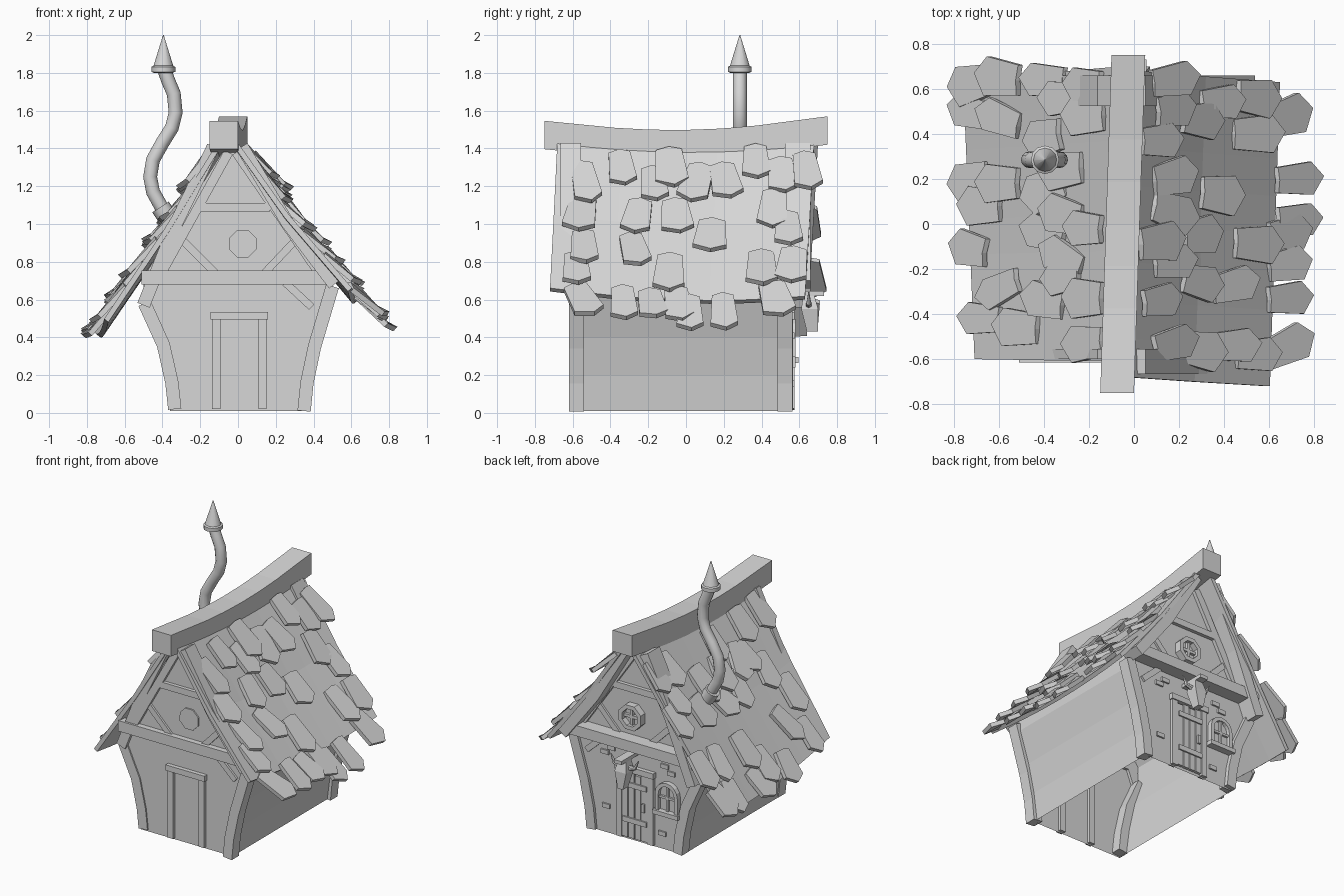
import bpy
import bmesh
import math
import random
from mathutils import Vector, Matrix

random.seed(4)
if "Cube" in bpy.data.objects:
    bpy.data.objects.remove(bpy.data.objects["Cube"])

grey = bpy.data.materials.new("plain_grey")
grey.use_nodes = True
grey.diffuse_color = (0.68, 0.68, 0.68, 1)
grey.node_tree.nodes["Principled BSDF"].inputs["Base Color"].default_value = grey.diffuse_color


def loft(name, rings, closed=False, open_floor=False):
    """Skin a run of equal rings and cap the ends."""
    bm = bmesh.new()
    rows = [[bm.verts.new(p) for p in ring] for ring in rings]
    n = len(rows[0])
    pairs = list(zip(rows, rows[1:])) + ([(rows[-1], rows[0])] if closed else [])
    for a, b in pairs:
        for i in range(n):
            j = (i + 1) % n
            bm.faces.new((a[i], a[j], b[j], b[i]))
    if not closed:
        bm.faces.new(rows[0])
        bm.faces.new(rows[-1])
    bmesh.ops.recalc_face_normals(bm, faces=bm.faces)
    if open_floor:
        floor = [f for f in bm.faces if f.normal.z < -0.99]
        bmesh.ops.delete(bm, geom=floor, context='FACES')
    mesh = bpy.data.meshes.new(name)
    bm.to_mesh(mesh)
    bm.free()
    mesh.materials.append(grey)
    obj = bpy.data.objects.new(name, mesh)
    bpy.context.collection.objects.link(obj)
    return obj


def tangents(pts, closed=False):
    n = len(pts)
    for i in range(n):
        a = pts[i - 1] if closed or i else pts[0]
        b = pts[(i + 1) % n] if closed or i < n - 1 else pts[-1]
        yield (Vector(b) - Vector(a)).normalized()


def timber(name, pts, width, y0, y1, closed=False):
    """Board following an x-z path, from depth y0 to y1."""
    rings = []
    for (x, z), t in zip(pts, tangents(pts, closed)):
        a, b = -t.y * width / 2, t.x * width / 2
        rings.append([(x + a, y0, z + b), (x - a, y0, z - b),
                      (x - a, y1, z - b), (x + a, y1, z + b)])
    return loft(name, rings, closed)


def box(name, x0, x1, z0, z1, y0, y1):
    mid = (x0 + x1) / 2
    return timber(name, [(mid, z0), (mid, z1)], x1 - x0, y0, y1)


def panel(name, outline, y0, y1, **kw):
    return loft(name, [[(x, y, z) for x, z in outline] for y in (y0, y1)], **kw)


def tube(name, pts, radii, y, sides=12):
    rings = []
    for (x, z), r, t in zip(pts, radii, tangents(pts)):
        ring = []
        for k in range(sides):
            a = k * math.tau / sides
            c = r * math.cos(a)
            ring.append((x - t.y * c, y + r * math.sin(a), z + t.x * c))
        rings.append(ring)
    obj = loft(name, rings)
    bpy.ops.object.select_all(action='DESELECT')
    obj.select_set(True)
    bpy.context.view_layer.objects.active = obj
    bpy.ops.object.shade_smooth_by_angle(angle=math.radians(35))
    return obj


def arc(cx, cz, r, count, start=0.0, sweep=math.tau):
    return [(cx + r * math.cos(start + sweep * k / count),
             cz + r * math.sin(start + sweep * k / count)) for k in range(count)]


# Hollow body with flared sides and gables
FRONT, BACK = -.575, .545
panel("house_walls", [(-.36, .01), (-.385, .2), (-.43, .4), (-.5, .6), (-.5, .72), (-.07, 1.4),
                      (-.01, 1.4), (.5, .72), (.5, .62), (.43, .4), (.385, .2), (.36, .01)],
      FRONT, BACK, open_floor=True)

# Timber frame on front and back; y of right post, left post, right eave, left eave, tie beam
for s, wall, end, (post_r, post_l, eave_r, eave_l, tie) in (
        (-1, FRONT, "front", (-.585, -.62, -.6, -.665, -.615)),
        (1, BACK, "back", (.575, .565, .66, .66, .64))):
    inner, face = wall - s * .02, wall + s * .025
    timber(end + "_post_right", [(-.335, .02), (-.35, .16), (-.395, .36), (-.495, .58)], .07,
           post_r - s * .08, post_r)
    timber(end + "_post_left", [(.35, .01), (.365, .16), (.405, .35), (.5, .67)], .07,
           post_l - s * .08, post_l)
    timber(end + "_bargeboard_right", [(-.13, 1.41), (-.33, 1.0), (-.5, .57)], .07, inner, eave_r)
    timber(end + "_bargeboard_left", [(.02, 1.41), (.26, 1.01), (.51, .68)], .07, inner, eave_l)
    timber(end + "_rafter_right", [(-.05, 1.38), (-.4, .75)], .05, inner, face)
    timber(end + "_rafter_left", [(-.01, 1.38), (.43, .74)], .05, inner, face)
    box(end + "_tie_beam", -.51, .5, .68, .755, inner, tie)
    box(end + "_collar_beam", -.22, .17, 1.065, 1.11, inner, face)
    timber(end + "_brace_right", [(-.3, .92), (-.12, .74)], .04, inner, wall + s * .015)
    timber(end + "_brace_left", [(.31, .92), (.14, .74)], .04, inner, wall + s * .015)
    timber(end + "_lower_brace", [(.25, .69), (.39, .56)], .04, inner, wall + s * .015)
    # Door surround and gable window
    for x in (-.115, .13):
        box(end + "_door_jamb", x - .022, x + .022, .02, .5, inner, wall + s * .022)
    box(end + "_door_lintel", -.145, .16, .495, .535, inner, wall + s * .03)
    panel(end + "_gable_window", arc(.025, .895, .078, 8, .39), inner, wall + s * .01)

# Back gable window frame and crossbars
timber("gable_window_frame", arc(.025, .895, .078, 8, .39), .03, BACK, BACK + .05, closed=True)
box("gable_window_bar", .015, .035, .83, .96, BACK, BACK + .03)
box("gable_window_bar", -.04, .09, .885, .905, BACK, BACK + .03)

# Back plank door
for k in range(4):
    x = -.088 + k * .05
    box("door_plank", x, x + .044, .03, .49 - .01 * (k % 2), BACK - .01, BACK + .02)
for z in (.14, .39):
    box("door_strap", -.09, .1, z, z + .035, BACK, BACK + .03)
box("door_handle", -.075, -.055, .24, .3, BACK, BACK + .035)

# Back arched window
arch = [(-.325, .29)] + arc(-.25, .41, .075, 8, math.pi, -math.pi) + [(-.175, .41), (-.175, .29)]
panel("arched_window_pane", arch, BACK - .01, BACK + .01)
timber("arched_window_frame", arch, .026, BACK - .01, BACK + .035)
box("arched_window_sill", -.35, -.15, .265, .295, BACK - .01, BACK + .05)
box("arched_window_bar", -.258, -.242, .29, .48, BACK, BACK + .025)
box("arched_window_bar", -.32, -.18, .38, .396, BACK, BACK + .025)

# Loose bricks showing on the back wall
for x, z in ((.2, .62), (.25, .58), (-.27, .56), (-.22, .6), (.24, .2), (-.2, .12)):
    box("wall_brick", x - .03, x + .03, z - .015, z + .015, BACK - .01, BACK + .012)

# Horned skull hung above the back door
box("skull_bracket", -.005, .055, .62, .645, BACK, .73)
loft("skull", [[(.025 + a * w, y + b * d, z) for a, b in ((-1, -1), (1, -1), (1, 1), (-1, 1))]
               for z, w, y, d in ((.62, .03, .65, .03), (.55, .045, .655, .045), (.43, .02, .67, .03))])
for s in (-1, 1):
    tube("skull_horn", [(.025 + s * .03, .57), (.025 + s * .08, .58), (.025 + s * .11, .64)],
         [.018, .014, .003], .65, 6)

# Roof slopes, ridge to eave: front profile, back profile
slopes = {1: ([(-.02, 1.46), (.27, 1.05), (.605, .66)], [(.02, 1.46), (.32, 1.03), (.65, .625)]),
          -1: ([(-.1, 1.46), (-.4, .97), (-.705, .515)], [(-.06, 1.46), (-.4, .95), (-.76, .43)])}
# y range of each slope at the ridge and at the eave
edges = {1: ((-.68, -.72), (.68, .63)), -1: ((-.61, -.6), (.7, .64))}


def profile(s, y):
    """Sagging slope outline at depth y."""
    u = (y + .68) / 1.36
    sag = .045 * max(0, 1 - (y / .7) ** 2)
    return [(a + (c - a) * u, b + (d - b) * u - sag) for (a, b), (c, d) in zip(*slopes[s])]


for s, side in ((1, "left"), (-1, "right")):
    (f0, f1), (b0, b1) = edges[s]
    rings = []
    for k in range(9):
        top, low = [], []
        for i in range(3):
            t, u = i / 2, k / 8
            y = (f0 + (f1 - f0) * t) * (1 - u) + (b0 + (b1 - b0) * t) * u
            x, z = profile(s, y)[i]
            top.append((x, y, z))
            low.append((x - s * .022, y, z - .018))
        rings.append(top + low[::-1])
    loft(side + "_roof_slab", rings)


def shingle(s, x, y):
    """Pointed, creased shingle lying on the slope at x, y."""
    prof = profile(s, y)
    seg = 0 if abs(x) <= abs(prof[1][0]) else 1
    (xa, za), (xb, zb) = prof[seg:seg + 2]
    z = za + (zb - za) * (x - xa) / (xb - xa)
    down = Vector((xb - xa, 0, zb - za)).normalized()
    out = Vector((-down.z * s, 0, down.x * s))
    down = (down + out * random.uniform(.1, .22)).normalized()
    out = Vector((-down.z * s, 0, down.x * s))
    turn = Matrix.Rotation(random.gauss(0, .14), 3, out)
    down, across = turn @ down, turn @ Vector((0, 1, 0))
    w, h = random.uniform(.07, .09), random.uniform(.115, .14)
    mid = Vector((x, y, z)) + out * .028
    outline = [(-.78, -1, 0), (0, -1.05, .016), (.78, -1, 0), (1, .55, 0), (.1, 1, .016), (-1, .6, 0)]
    loft("roof_shingle", [[mid + across * a * w + down * b * h + out * (c + lift)
                           for a, b, c in outline] for lift in (-.016, .012)])


left_rows = {.1: (-.34, -.08, .37), .16: (-.53, -.17, .05, .21, .51, .64), .28: (-.56, -.26, -.05, .46),
             .37: (.13, .54), .43: (-.27, -.54), .53: (-.58, -.09, .4, .56),
             .67: (-.54, -.33, -.18, -.04, .48), .71: (.2, .02)}
right_rows = {-.2: (-.53, -.33, -.02, .48, .62), -.3: (-.24, -.15, .04, .24, .56),
              -.38: (-.34, -.04, .15, .38, .64), -.5: (-.46,), -.58: (-.29, .18, .47, .65),
              -.66: (-.42, .08), -.71: (-.11, .19, .5, .62)}
for s, rows in ((1, left_rows), (-1, right_rows)):
    for x, ys in rows.items():
        for y in ys:
            shingle(s, x, y)

# Sagging ridge beam
rings = []
for k in range(9):
    y = -.75 + 1.5 * k / 8
    x = -.075 + .05 * k / 8
    z = 1.558 + .016 * y - .06 * max(0, 1 - (y / .7) ** 2)
    rings.append([(x - .075, y, z), (x + .075, y, z), (x + .075, y, z - .15), (x - .075, y, z - .15)])
loft("ridge_beam", rings)

# Crooked chimney pipe with collar and pointed cap
tube("chimney_pipe", [(-.35, 1.0), (-.4, 1.08), (-.45, 1.17), (-.465, 1.25), (-.45, 1.34), (-.4, 1.43),
                      (-.35, 1.51), (-.33, 1.59), (-.34, 1.69), (-.37, 1.76), (-.395, 1.83)], [.037] * 11, .285)
tube("chimney_flange", [(-.365, 1.02), (-.41, 1.09)], [.052, .052], .285)
tube("chimney_cap", [(-.395, z) for z in (1.8, 1.806, 1.832, 1.838, 2)],
     [.05, .063, .063, .052, .002], .285)
